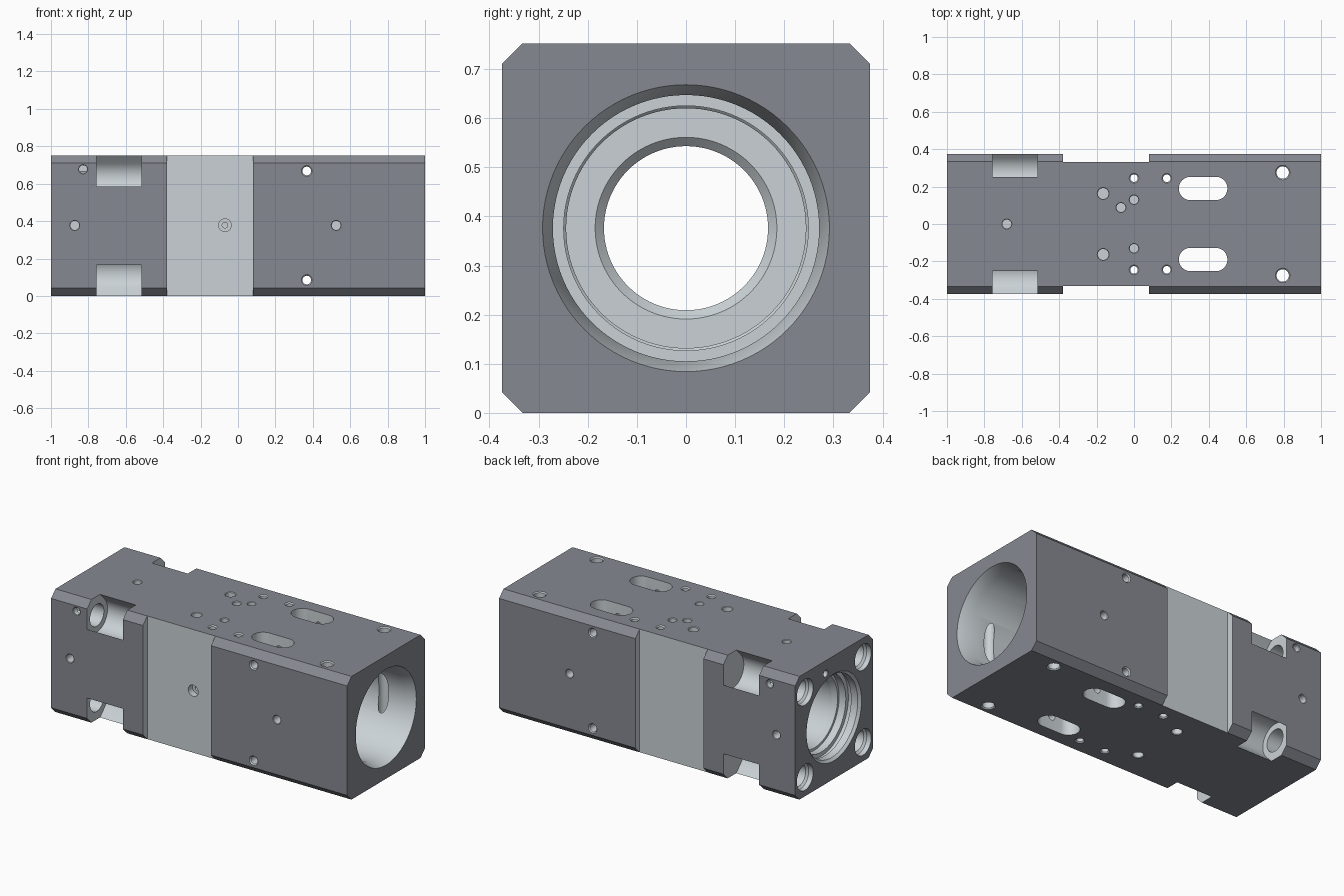
import bpy, bmesh, math
from mathutils import Vector

if "Cube" in bpy.data.objects:
    bpy.data.objects.remove(bpy.data.objects["Cube"])

ZC = 0.376  # height of the bore axis


def material(name, color):
    mat = bpy.data.materials.new(name)
    mat.diffuse_color = (*color, 1)
    mat.use_nodes = True
    mat.node_tree.nodes["Principled BSDF"].inputs["Base Color"].default_value = mat.diffuse_color
    return mat


# Dark outer skin, light machined surfaces
SKIN = material("dark_skin", (0.24, 0.25, 0.285))
MACHINED = material("machined_metal", (0.59, 0.64, 0.67))


def make(name, rings, slot=1):
    """Closed solid from a stack of equal-length vertex rings."""
    bm = bmesh.new()
    loops = [[bm.verts.new(p) for p in ring] for ring in rings]
    n = len(loops[0])
    for a, b in zip(loops, loops[1:]):
        for i in range(n):
            j = (i + 1) % n
            bm.faces.new((a[i], a[j], b[j], b[i]))
    bm.faces.new(loops[0])
    bm.faces.new(loops[-1])
    for f in bm.faces:
        f.material_index = slot
    bmesh.ops.recalc_face_normals(bm, faces=bm.faces)
    mesh = bpy.data.meshes.new(name)
    bm.to_mesh(mesh)
    bm.free()
    mesh.materials.append(SKIN)
    mesh.materials.append(MACHINED)
    obj = bpy.data.objects.new(name, mesh)
    bpy.context.collection.objects.link(obj)
    return obj


def prism(name, pts, lo, hi, axis, slot=1):
    """Extrude a 2D outline along X (outline in y, z) or Z (outline in x, y)."""
    place = (lambda p, t: (t, p[0], p[1])) if axis == 'X' else (lambda p, t: (p[0], p[1], t))
    return make(name, [[place(p, t) for p in pts] for t in (lo, hi)], slot)


def lathe(name, profile, origin, direction, seg=32):
    """Revolve (depth, radius) points about an axis."""
    q = Vector((0, 0, 1)).rotation_difference(Vector(direction))
    angles = [2 * math.pi * i / seg for i in range(seg)]
    return make(name, [[Vector(origin) + q @ Vector((r * math.cos(a), r * math.sin(a), d))
                        for a in angles] for d, r in profile])


def capsule(c1, c2, r, n=16):
    base = math.atan2(c2[1] - c1[1], c2[0] - c1[0])
    pts = []
    for c, start in ((c2, base - math.pi / 2), (c1, base + math.pi / 2)):
        pts += [(c[0] + r * math.cos(start + math.pi * i / n),
                 c[1] + r * math.sin(start + math.pi * i / n)) for i in range(n + 1)]
    return pts


# Chamfered square block
outline = [(0.333, 0), (0.375, 0.042), (0.375, 0.71), (0.333, 0.752),
           (-0.333, 0.752), (-0.375, 0.71), (-0.375, 0.042), (-0.333, 0)]
body = prism("housing_block", outline, -1, 1, 'X', slot=0)


def cut(cutter):
    cutter.hide_render = True
    mod = body.modifiers.new("cut", 'BOOLEAN')
    mod.operation, mod.solver, mod.object = 'DIFFERENCE', 'EXACT', cutter
    bpy.context.view_layer.objects.active = body
    bpy.ops.object.modifier_apply(modifier=mod.name)
    bpy.data.objects.remove(cutter)


def hole(origin, direction, r, depth, lip=0.003):
    """Blind hole with a small countersunk lip."""
    cut(lathe("hole", [(-0.02, r + lip), (0, r + lip), (lip, r), (depth, r)],
              origin, direction, 24))


def through(origin, direction, r, length, lip=0.006):
    """Hole right through the block, countersunk at both ends."""
    cut(lathe("through_hole", [(-0.02, r + lip), (0, r + lip), (lip, r), (length - lip, r),
                               (length, r + lip), (length + 0.02, r + lip)],
              origin, direction, 24))


# Shallow recesses across both sides
for s in (-1, 1):
    ys = sorted((s * 0.332, s * 0.5))
    cut(prism("side_recess", [(ys[0], -0.1), (ys[1], -0.1), (ys[1], 0.9), (ys[0], 0.9)],
              -0.38, 0.08, 'X'))

# Stepped main bore: grooves at the left mouth, tapered lead-in at the right
bore = [(-1.02, 0.285), (-0.985, 0.25), (-0.94, 0.25), (-0.94, 0.26), (-0.915, 0.26),
        (-0.915, 0.235), (-0.87, 0.235), (-0.87, 0.22), (-0.84, 0.205), (-0.36, 0.205),
        (-0.36, 0.167), (-0.118, 0.167), (-0.10, 0.185), (-0.10, 0.244), (0.13, 0.244),
        (0.135, 0.249), (0.15, 0.249), (0.15, 0.271), (0.93, 0.271), (1.0, 0.292),
        (1.02, 0.292)]
cut(lathe("main_bore", bore, (0, 0, ZC), (1, 0, 0), 96))

# Corner bolt pockets, opening diagonally, and their bolt holes
for sy in (-1, 1):
    for sz in (-1, 1):
        near = (sy * 0.28, ZC + sz * 0.26)
        far = (sy * 0.58, ZC + sz * 0.56)
        cut(prism("bolt_pocket", capsule(near, far, 0.1026), -0.757, -0.515, 'X'))
        cut(lathe("bolt_hole", [(-0.02, 0.079), (0.03, 0.079), (0.042, 0.067), (0.30, 0.067)],
                  (-1, *near), (1, 0, 0)))

# Long slots through top and bottom, and mirrored vertical holes
for s in (-1, 1):
    y = s * 0.19
    cut(prism("slot", capsule((0.302, y), (0.437, y), 0.0625), -0.1, 0.9, 'Z'))
    for x, yy, r in ((0, 0.245, 0.02), (0.175, 0.245, 0.02), (0.795, 0.275, 0.033)):
        through((x, s * yy, 0), (0, 0, 1), r, 0.752)
    hole((0, s * 0.13, 0.752), (0, 0, -1), 0.023, 0.1)
    hole((-0.165, s * 0.163, 0.752), (0, 0, -1), 0.029, 0.1)
    hole((-0.165, s * 0.163, 0), (0, 0, 1), 0.029, 0.1)

# Single threaded holes in the top
hole((-0.68, 0, 0.752), (0, 0, -1), 0.024, 0.08)
hole((-0.07, 0.088, 0.752), (0, 0, -1), 0.024, 0.08)

# Cross holes from front to back
for z in (0.085, 0.668):
    through((0.368, -0.375, z), (0, 1, 0), 0.023, 0.75)

# Blind holes in the front and back
for s in (-1, 1):
    face, inward = s * 0.375, (0, -s, 0)
    hole((0.525, face, 0.377), inward, 0.024, 0.075)
    hole((-0.873, face, 0.377), inward, 0.024, 0.075)
    hole((-0.828, face, 0.677), inward, 0.022, 0.035)

# Stepped port in the front recess, and a pin hole in the left end
cut(lathe("port", [(-0.02, 0.034), (0.04, 0.034), (0.04, 0.015), (0.2, 0.015)],
          (-0.07, -0.332, 0.378), (0, 1, 0), 24))
hole((-1, 0.08, 0.672), (1, 0, 0), 0.02, 0.1)

# Smooth bores, sharp edges
bpy.ops.object.select_all(action='DESELECT')
body.select_set(True)
bpy.context.view_layer.objects.active = body
bpy.ops.object.shade_smooth_by_angle(angle=math.radians(25))
